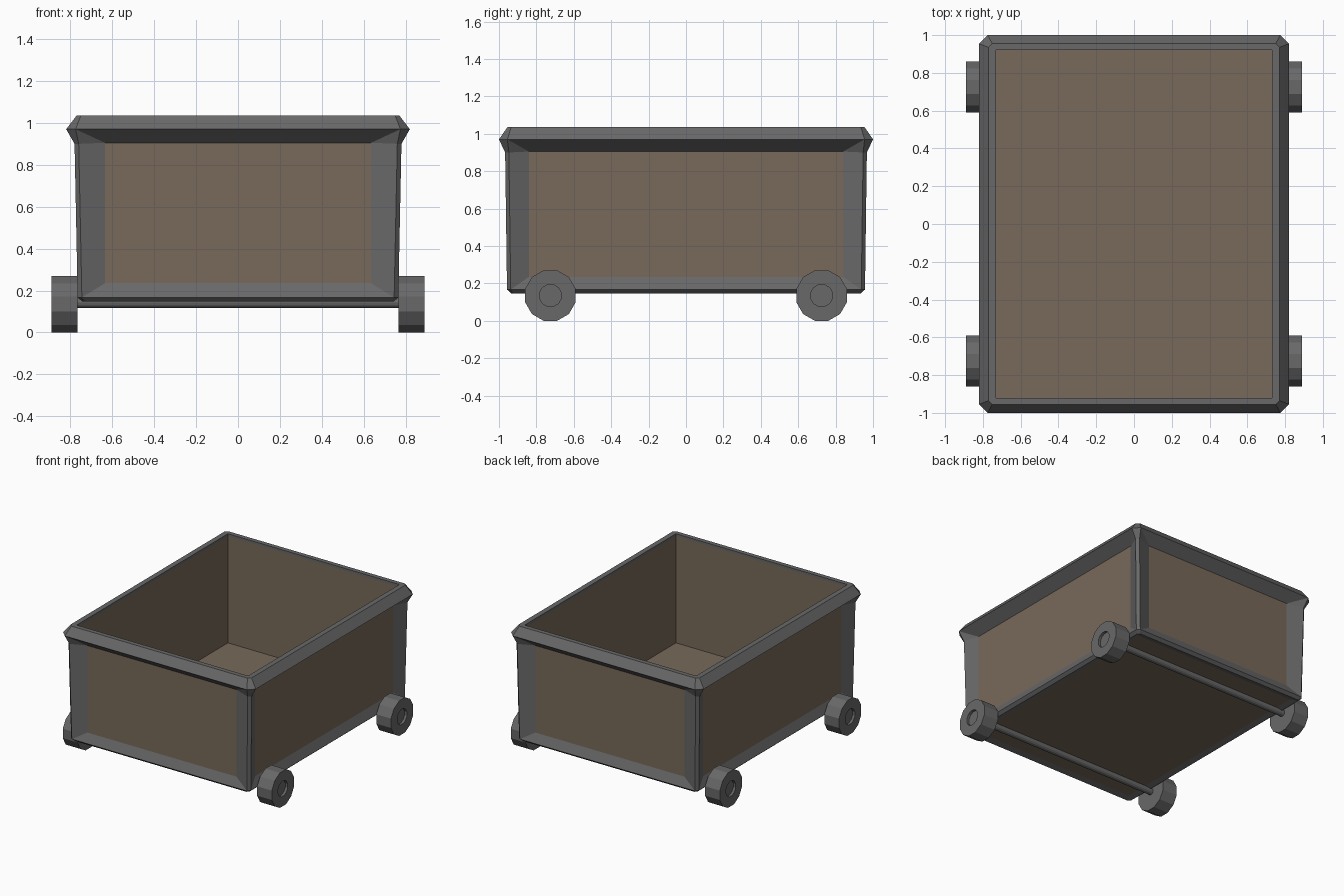
import bpy, bmesh, math
from mathutils import Matrix

if "Cube" in bpy.data.objects:
    bpy.data.objects.remove(bpy.data.objects["Cube"])


def material(name, rgb):
    m = bpy.data.materials.new(name)
    m.diffuse_color = (*rgb, 1)
    m.use_nodes = True
    m.node_tree.nodes["Principled BSDF"].inputs["Base Color"].default_value = m.diffuse_color
    return m


GREY = material("grey metal", (0.138, 0.138, 0.138))
BROWN = material("brown wood", (0.188, 0.141, 0.102))


def finish(bm, name, mat):
    bmesh.ops.remove_doubles(bm, verts=bm.verts, dist=0.0005)
    me = bpy.data.meshes.new(name)
    bm.to_mesh(me)
    bm.free()
    me.materials.append(mat)
    ob = bpy.data.objects.new(name, me)
    bpy.context.collection.objects.link(ob)
    return ob


def ring(bm, x, y, z, c):
    """Rectangle with half sizes x, y and corners cut by c (c = 0: doubled corners)."""
    pts = [(-x + c, -y), (x - c, -y), (x, -y + c), (x, y - c),
           (x - c, y), (-x + c, y), (-x, y - c), (-x, -y + c)]
    return [bm.verts.new((px, py, z)) for px, py in pts]


def bridge(bm, a, b):
    for i in range(len(a)):
        j = (i + 1) % len(a)
        bm.faces.new((a[i], a[j], b[j], b[i]))


# wooden tub: open box with thin walls, seen through the frame openings
OX, OY, IX, IY = 0.735, 0.925, 0.73, 0.92
bm = bmesh.new()
rects = []
for x, y, z in ((OX, OY, 0.16), (OX, OY, 1.015), (IX, IY, 1.015), (IX, IY, 0.195)):
    rects.append([bm.verts.new((sx * x, sy * y, z))
                  for sx, sy in ((-1, -1), (1, -1), (1, 1), (-1, 1))])
for a, b in zip(rects, rects[1:]):
    bridge(bm, a, b)
bm.faces.new(rects[0][::-1])
bm.faces.new(rects[-1])
finish(bm, "tub", BROWN)

# metal frame: base edge, four posts and flared rim
bm = bmesh.new()
under = ring(bm, 0.70, 0.89, 0.159, 0)
base = ring(bm, 0.742, 0.935, 0.147, 0.015)
low = ring(bm, 0.765, 0.957, 0.167, 0.02)
post = ring(bm, 0.78, 0.967, 0.9, 0.02)
wide = ring(bm, 0.82, 1.0, 0.97, 0.045)
top = ring(bm, 0.77, 0.955, 1.035, 0.02)
mouth = ring(bm, IX, IY, 1.035, 0)
lip = ring(bm, IX, IY, 1.01, 0)
for a, b in ((under, base), (base, low), (wide, top), (top, mouth), (mouth, lip)):
    bridge(bm, a, b)
for k in range(4):
    i, j = 2 * k, 2 * k + 1
    n = (j + 1) % 8
    # sloped surround of each recessed side panel
    w = 0.635 if k % 2 == 0 else 0.84
    d = OY if k % 2 == 0 else OX
    rot = Matrix.Rotation(k * math.pi / 2, 3, 'Z')
    from_pt = [(-w, -d, 0.235), (w, -d, 0.235), (w, -d, 0.905), (-w, -d, 0.905)]
    p = []
    for q in from_pt:
        v = bm.verts.new(q)
        v.co = rot @ v.co
        p.append(v)
    bm.faces.new((low[i], low[j], p[1], p[0]))
    bm.faces.new((low[j], post[j], p[2], p[1]))
    bm.faces.new((post[i], low[i], p[0], p[3]))
    bm.faces.new((p[3], p[2], wide[j], wide[i]))
    bm.faces.new((post[j], wide[j], p[2]))
    bm.faces.new((wide[i], post[i], p[3]))
    # chamfered post corner and its flare up to the rim
    bm.faces.new((low[j], low[n], post[n], post[j]))
    bm.faces.new((post[j], post[n], wide[n], wide[j]))
finish(bm, "frame", GREY)

# wheels: twelve-sided, with a shallow hub recess
R = 0.135 / math.cos(math.pi / 12)


def wheel(name, side, y):
    bm = bmesh.new()
    loops = []
    for r, x in ((R, 0.765), (R, 0.89), (0.06, 0.89), (0.06, 0.87)):
        loops.append([bm.verts.new((side * x,
                                    y + r * math.cos((i + 0.5) * math.pi / 6),
                                    0.135 + r * math.sin((i + 0.5) * math.pi / 6)))
                      for i in range(12)])
    for a, b in zip(loops, loops[1:]):
        bridge(bm, a, b)
    bm.faces.new(loops[0][::-1])
    bm.faces.new(loops[-1])
    bmesh.ops.recalc_face_normals(bm, faces=bm.faces)
    finish(bm, name, GREY)


# axles join each pair of wheels
for label, y in (("front", -0.725), ("back", 0.725)):
    wheel(label + "_left_wheel", -1, y)
    wheel(label + "_right_wheel", 1, y)
    bm = bmesh.new()
    bmesh.ops.create_cone(bm, cap_ends=True, segments=12, radius1=0.025, radius2=0.025,
                          depth=1.56,
                          matrix=Matrix.Translation((0, y, 0.142)) @ Matrix.Rotation(math.pi / 2, 4, 'Y'))
    finish(bm, label + "_axle", GREY)
